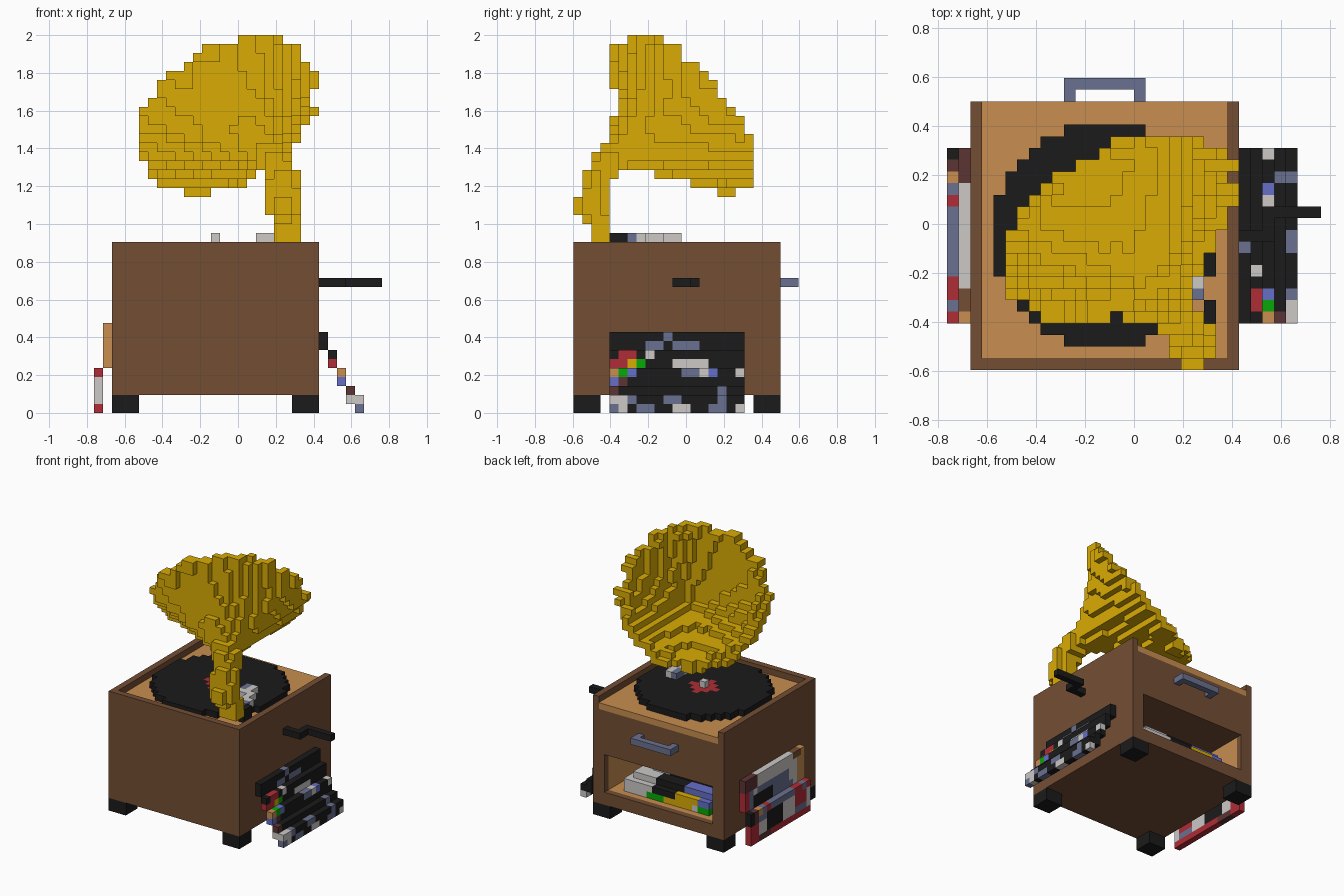
import bpy, bmesh, math
from mathutils import Vector

if "Cube" in bpy.data.objects:
    bpy.data.objects.remove(bpy.data.objects["Cube"])

V = 2 / 42  # block size


def srgb(h):
    c = [int(h[i:i + 2], 16) / 255 for i in (0, 2, 4)]
    return [x / 12.92 if x <= 0.04045 else ((x + 0.055) / 1.055) ** 2.4 for x in c] + [1]


PALETTE = {"wood": "744E34", "tan": "C88D50", "black": "1B1B1B", "gold": "DAAB04",
           "light_grey": "CCC9C6", "slate": "6A7190", "red": "AF2C36",
           "green": "08A808", "blue": "656EC6", "maroon": "5C3333"}
MATS = {}
for name, hexa in PALETTE.items():
    m = bpy.data.materials.new(name)
    m.use_nodes = True
    m.diffuse_color = srgb(hexa)
    m.node_tree.nodes["Principled BSDF"].inputs["Base Color"].default_value = srgb(hexa)
    MATS[name] = m


def finish(name, bm, mats):
    me = bpy.data.meshes.new(name)
    bm.to_mesh(me)
    bm.free()
    for m in mats:
        me.materials.append(MATS[m])
    ob = bpy.data.objects.new(name, me)
    bpy.context.collection.objects.link(ob)


def boxes(name, mat, *ranges):
    """Boxes given as x0, x1, y0, y1, z0, z1 in blocks."""
    bm = bmesh.new()
    for x0, x1, y0, y1, z0, z1 in ranges:
        for v in bmesh.ops.create_cube(bm, size=1)["verts"]:
            v.co = Vector((x1 if v.co.x > 0 else x0, y1 if v.co.y > 0 else y0,
                           z1 if v.co.z > 0 else z0)) * V
    finish(name, bm, [mat])


def blocks(name, cells):
    """Outer skin of a set of unit blocks, {(i, j, k): material}; rows in y are centred on j."""
    mats = sorted(set(cells.values()))
    bm = bmesh.new()
    for (i, j, k), mat in cells.items():
        c = Vector((i + 0.5, j, k + 0.5))
        for axis in range(3):
            for s in (-1, 1):
                n = Vector((0, 0, 0))
                n[axis] = s
                if (i + int(n.x), j + int(n.y), k + int(n.z)) in cells:
                    continue
                a = Vector((0, 0, 0))
                a[(axis + 1) % 3] = 0.5
                b = n.cross(a)
                q = [c + n / 2 + d for d in (a + b, b - a, -a - b, a - b)]
                f = bm.faces.new([bm.verts.new(p * V) for p in q])
                f.normal_update()
                if f.normal.dot(n) < 0:
                    f.normal_flip()
                f.material_index = mats.index(mat)
    bmesh.ops.remove_doubles(bm, verts=bm.verts, dist=1e-5)
    finish(name, bm, mats)


def painted(u, w, base, patches):
    """Last patch (u0, u1, w0, w1, material) that holds the block wins."""
    for u0, u1, w0, w1, mat in patches:
        if u0 <= u <= u1 and w0 <= w <= w1:
            base = mat
    return base


# Cabinet shell with an open compartment in the back
boxes("cabinet", "wood",
      (-14, 9, -12.5, 10.5, 2, 3), (-14, 9, -12.5, -11.5, 3, 19),
      (-14, -13, -11.5, 10.5, 3, 19), (8, 9, -11.5, 10.5, 3, 19),
      (-13, 8, 9.5, 10.5, 3, 4), (-13, 8, 9.5, 10.5, 10, 17),
      (-13, -12, 9.5, 10.5, 4, 10), (7, 8, 9.5, 10.5, 4, 10),
      (-13, 8, -11.5, 9.5, 10, 11))
boxes("compartment_lining", "tan",
      (-13, 8, -11.5, 9.5, 3, 4), (-13, -12, -11.5, 9.5, 4, 10),
      (7, 8, -11.5, 9.5, 4, 10), (-12, 7, -11.5, -10.5, 4, 10))
boxes("deck", "tan", (-13, 8, -11.5, 10.5, 17, 18))
boxes("feet", "black", *[(x, x + 3, y, y + 3, 0, 2) for x in (-14, 6) for y in (-12.5, 7.5)])

# Back handle and side crank
boxes("back_handle", "slate", (-6, -5, 10.5, 11.5, 14, 15), (0, 1, 10.5, 11.5, 14, 15),
      (-6, 1, 11.5, 12.5, 14, 15))
boxes("crank", "black", (9, 11, -1.5, -0.5, 14, 15), (11, 12, -1.5, 1.5, 14, 15),
      (12, 16, 0.5, 1.5, 14, 15))

# Record with label and spindle
disc = {}
for i in range(-13, 8):
    for j in range(-11, 10):
        d = (i + 3) ** 2 + (j + 1) ** 2
        if d <= 90:
            disc[i, j, 18] = "red" if d <= 4 else "black"
blocks("record", disc)
boxes("spindle", "light_grey", (-3, -2, -1.5, -0.5, 19, 20))

# Tone arm
boxes("arm_pivot", "black", (6, 7, -8.5, -6.5, 18, 20))
boxes("tone_arm", "light_grey", (5, 6, -5.5, -4.5, 19, 20), (4, 5, -5.5, -2.5, 19, 20),
      (2, 4, -3.5, -2.5, 19, 20), (3, 4, -2.5, -0.5, 19, 20))
boxes("arm_joint_and_head", "slate", (5, 6, -6.5, -5.5, 19, 20), (2, 3, -2.5, -0.5, 19, 20))

# Horn: a hollow fluted bell whose throat bends into a curved neck
centre = Vector((-0.05, -0.02, 1.57))
axis = Vector((-0.42, 0.69, 0.59)).normalized()
side = axis.cross(Vector((0, 0, 1))).normalized()
up = side.cross(axis)
neck = [Vector(p) for p in ((0.24, -0.5, 1.08), (0.235, -0.47, 1.24), (0.17, -0.38, 1.36))]
LENGTH = 0.5


def near_neck(p):
    for a, b in zip(neck, neck[1:]):
        t = max(0, min(1, (p - a).dot(b - a) / (b - a).length_squared))
        if (p - a - (b - a) * t).length < 0.085:
            return True
    return False


def in_bell(p):
    s = (p - centre).dot(axis)
    if not -LENGTH < s < 0.045:
        return False
    t = min(1, (s + LENGTH) / LENGTH)
    r = p - centre - axis * s - Vector((0, 0, 0.1 * (1 - t) ** 2))
    angle = math.atan2(r.dot(up), r.dot(side))
    outer = 0.08 + 0.435 * t ** 1.4 + 0.012 * t * math.cos(12 * angle)
    return outer - 0.09 < r.length < outer


horn = {(i, j, k): "gold" for i in (4, 5, 6) for j in (-10, -9) for k in (19, 20, 21)}
for i in range(-12, 10):
    for j in range(-13, 9):
        for k in range(20, 42):
            p = Vector((i + 0.5, j, k + 0.5)) * V
            if near_neck(p) or in_bell(p):
                horn[i, j, k] = "gold"
blocks("horn", horn)

# Sleeve leaning on the crank side, stepping outwards as it goes down
patches = [(-4, -3, 7, 7, "slate"), (-1, 1, 7, 7, "slate"), (-2, -2, 8, 8, "slate"),
           (-7, -6, 6, 6, "red"), (-4, -4, 6, 6, "light_grey"), (-8, -7, 5, 5, "red"),
           (-6, -6, 5, 5, "gold"), (-5, -5, 5, 5, "green"), (-1, 2, 5, 5, "light_grey"),
           (-8, -8, 4, 4, "tan"), (-7, -7, 4, 4, "green"), (-6, -6, 4, 4, "blue"),
           (0, 1, 4, 4, "slate"), (2, 2, 4, 4, "light_grey"), (3, 3, 4, 4, "blue"),
           (6, 6, 4, 4, "light_grey"),
           (-8, -8, 3, 3, "blue"), (-7, -7, 3, 3, "maroon"), (-8, -8, 2, 2, "maroon"),
           (4, 4, 1, 2, "slate"), (-8, -7, 1, 1, "light_grey"), (-6, -6, 1, 1, "slate"),
           (-2, -1, 1, 1, "slate"), (-8, -8, 0, 0, "slate"), (-7, -7, 0, 0, "light_grey"),
           (-5, -4, 0, 0, "slate"), (-1, 0, 0, 0, "light_grey"), (3, 4, 0, 0, "slate"),
           (6, 6, 0, 0, "light_grey")]
blocks("crank_side_sleeve", {(i, j, k): painted(j, k, "black", patches)
                             for i, ks in ((9, (7, 8)), (10, (5, 6)), (11, (3, 4)),
                                           (12, (1, 2)), (13, (0, 1)))
                             for j in range(-8, 7) for k in ks})

# Sleeve leaning on the other side
patches = [(-5, 4, 6, 9, "light_grey"), (-8, -6, 5, 9, "tan"), (-7, -6, 9, 9, "wood"),
           (-6, -6, 5, 8, "light_grey"), (4, 6, 8, 9, "maroon"), (6, 6, 5, 7, "red"),
           (-4, 3, 5, 7, "slate"), (0, 4, 5, 6, "black"),
           (-8, -5, 2, 4, "red"), (-7, -7, 4, 4, "slate"), (-8, -8, 1, 3, "light_grey"),
           (-4, -2, 1, 3, "light_grey"), (-1, 2, 1, 3, "black"), (3, 4, 1, 2, "light_grey"),
           (2, 2, 4, 4, "red"), (4, 4, 4, 4, "tan"), (5, 5, 3, 4, "maroon"),
           (6, 6, 3, 4, "black"), (5, 6, 0, 2, "red"), (-8, 1, 0, 0, "red"),
           (2, 4, 0, 0, "maroon")]
blocks("plain_side_sleeve", {(i, j, k): painted(j, k, "slate", patches)
                             for i, ks in ((-15, range(5, 10)), (-16, range(0, 5)))
                             for j in range(-8, 7) for k in ks})

# Sleeves stacked in the compartment: height, first and last column, front row, colours
layers = [(4, -10, 5, 8, "light_grey", [(-2, 0, -6, 8, "green"), (-7, -3, -6, 8, "gold"),
                                        (-10, -9, -6, 8, "green")]),
          (5, -10, 5, 8, "light_grey", [(-4, -1, -6, 8, "black"), (-8, -5, 5, 8, "gold"),
                                        (-10, -9, 0, 8, "blue")]),
          (6, -10, 4, 7, "light_grey", [(-5, -1, -4, 7, "black"), (-10, -6, -6, 7, "blue"),
                                        (-8, -7, 2, 5, "slate")]),
          (7, -9, 2, 5, "black", [(-1, 1, -6, 5, "light_grey"), (-9, -7, -6, 4, "slate")])]
for n, (k, x0, x1, front, base, patches) in enumerate(layers):
    blocks(f"stacked_sleeve_{n + 1}", {(i, j, k): painted(i, j, base, patches)
                                       for i in range(x0, x1) for j in range(-6, front + 1)})
